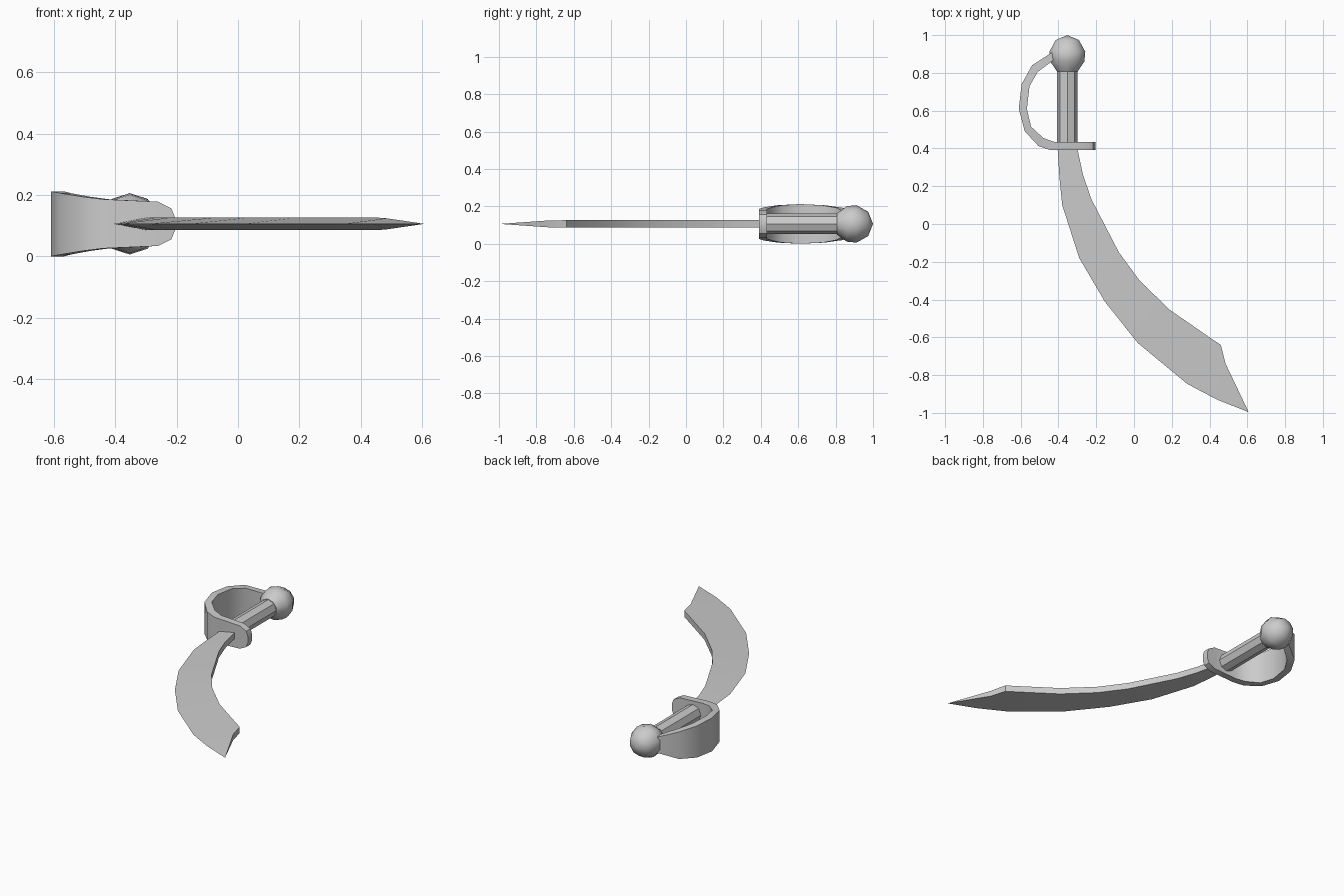
import bpy, bmesh, math

if "Cube" in bpy.data.objects:
    bpy.data.objects.remove(bpy.data.objects["Cube"])

ZC = 0.106   # mid-plane height of the whole sword
GX = -0.353  # grip axis


def loft(name, rings, angle=30):
    """Skin equal-sized vertex rings, cap both ends, merge collapsed points."""
    bm = bmesh.new()
    rows = [[bm.verts.new(p) for p in ring] for ring in rings]
    n = len(rows[0])
    for a, b in zip(rows, rows[1:]):
        for i in range(n):
            j = (i + 1) % n
            bm.faces.new((a[i], a[j], b[j], b[i]))
    bm.faces.new(rows[0])
    bm.faces.new(rows[-1])
    bmesh.ops.remove_doubles(bm, verts=bm.verts, dist=0.0005)
    bmesh.ops.recalc_face_normals(bm, faces=bm.faces)
    mesh = bpy.data.meshes.new(name)
    bm.to_mesh(mesh)
    bm.free()
    mesh.shade_smooth()
    mesh.set_sharp_from_angle(angle=math.radians(angle))
    obj = bpy.data.objects.new(name, mesh)
    bpy.context.collection.objects.link(obj)
    return obj


def lathe(name, profile, sides, phase=0.0, angle=30):
    """Revolve (y, radius) pairs about the grip axis."""
    turn = [phase + math.tau * i / sides for i in range(sides)]
    return loft(name, [[(GX + r * math.cos(t), y, ZC + r * math.sin(t)) for t in turn]
                       for y, r in profile], angle)


# Blade: wedge section, sharp convex edge and thick concave spine
# (edge x, edge y, spine x, spine y, half spine thickness)
blade = [
    (-0.405, 0.41, -0.302, 0.41, 0.02),
    (-0.395, 0.25, -0.27, 0.26, 0.02),
    (-0.38, 0.10, -0.225, 0.13, 0.02),
    (-0.29, -0.18, -0.08, -0.15, 0.02),
    (-0.155, -0.41, 0.03, -0.30, 0.02),
    (0.02, -0.63, 0.19, -0.455, 0.02),
    (0.28, -0.845, 0.40, -0.60, 0.02),
    (0.345, -0.88, 0.46, -0.64, 0.02),
    (0.44, -0.93, 0.485, -0.74, 0.018),
    (0.607, -0.996, 0.607, -0.996, 0.0),
]
loft("blade", [[(ex, ey, ZC), (sx, sy, ZC + t), (sx, sy, ZC - t)]
               for ex, ey, sx, sy, t in blade])

# Guard: cross-piece sweeping into a knuckle bow
# (outer x, outer y, inner x, inner y, half width)
guard = [
    (-0.205, 0.391, -0.205, 0.434, 0.02),
    (-0.217, 0.391, -0.217, 0.434, 0.05),
    (-0.26, 0.391, -0.26, 0.434, 0.072),
    (-0.44, 0.391, -0.42, 0.434, 0.08),
    (-0.505, 0.412, -0.48, 0.455, 0.088),
    (-0.578, 0.49, -0.545, 0.515, 0.1),
    (-0.61, 0.61, -0.567, 0.61, 0.106),
    (-0.595, 0.74, -0.553, 0.73, 0.1),
    (-0.54, 0.84, -0.51, 0.805, 0.086),
    (-0.435, 0.908, -0.425, 0.868, 0.05),
]
loft("guard", [[(ox, oy, ZC - w), (ox, oy, ZC + w), (ix, iy, ZC + w), (ix, iy, ZC - w)]
               for ox, oy, ix, iy, w in guard], 35)

# Grip: octagonal rod
lathe("grip", [(0.42, 0.055), (0.82, 0.055)], 8)

# Pommel: low-poly ball
lathe("pommel", [(0.808, 0.058), (0.86, 0.095), (0.912, 0.1), (0.974, 0.065), (1.0, 0.0)],
      10, math.radians(18), 50)
